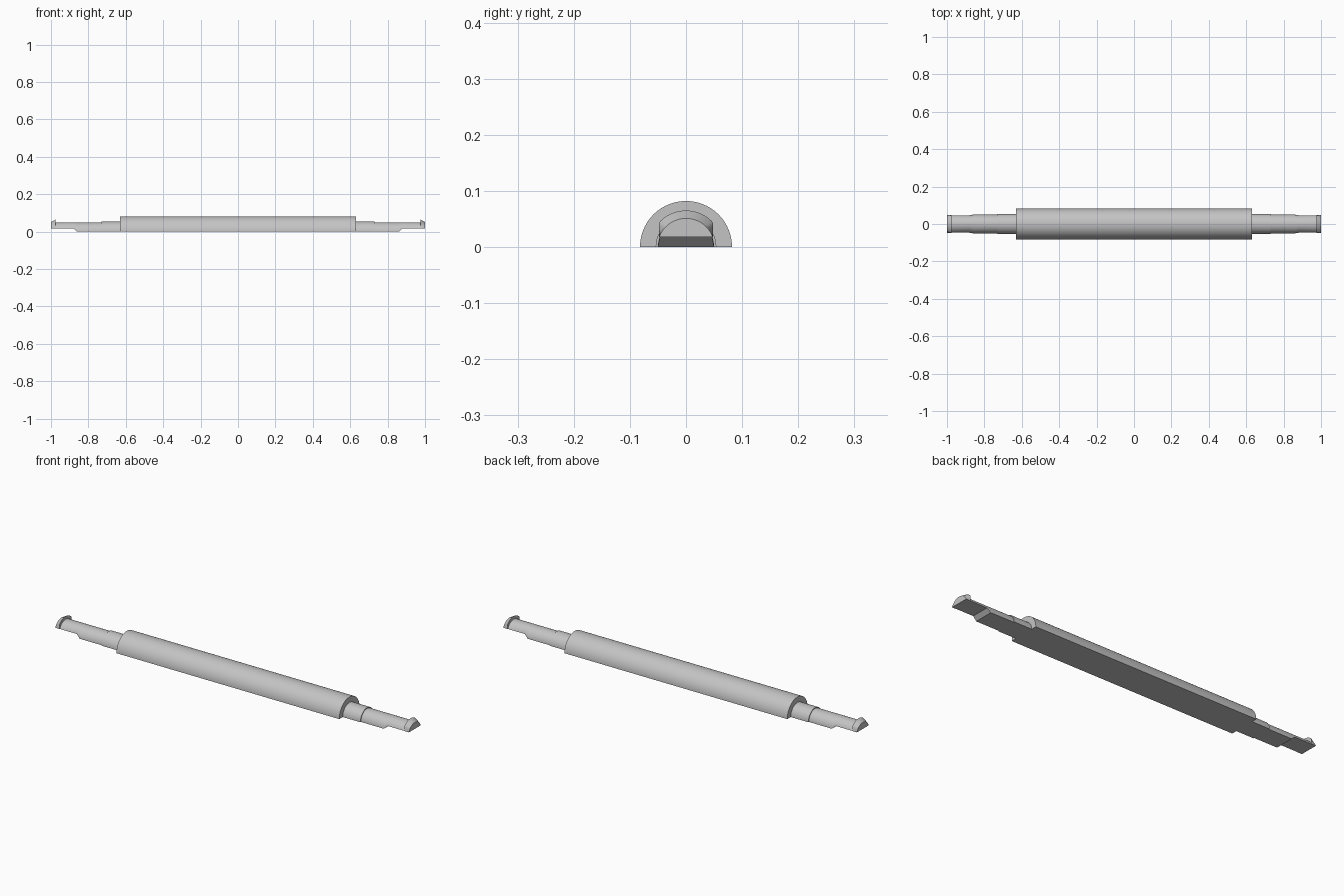
import bpy, bmesh, math

if "Cube" in bpy.data.objects:
    bpy.data.objects.remove(bpy.data.objects["Cube"])

grey = bpy.data.materials.new("light grey plastic")
grey.use_nodes = True
colour = (0.55, 0.55, 0.55, 1)
grey.diffuse_color = colour
grey.node_tree.nodes["Principled BSDF"].inputs["Base Color"].default_value = colour

SEGMENTS = 40


def half_round_loft(name, stations, side=1):
    """Loft half-round sections; each station is x, radius, floor height, half width limit."""
    bm = bmesh.new()
    rings = []
    for x, radius, floor, limit in stations:
        start = math.asin(floor / radius)
        ring = []
        for i in range(SEGMENTS + 1):
            a = start + (math.pi - 2 * start) * i / SEGMENTS
            y = max(-limit, min(limit, radius * math.cos(a)))
            ring.append(bm.verts.new((side * x, y, radius * math.sin(a))))
        rings.append(ring)
    for r0, r1 in zip(rings, rings[1:]):
        for i in range(SEGMENTS + 1):
            j = (i + 1) % (SEGMENTS + 1)
            bm.faces.new((r0[i], r0[j], r1[j], r1[i]))
    bm.faces.new(rings[0])
    bm.faces.new(rings[-1])
    bmesh.ops.recalc_face_normals(bm, faces=bm.faces)
    mesh = bpy.data.meshes.new(name)
    bm.to_mesh(mesh)
    bm.free()
    mesh.materials.append(grey)
    obj = bpy.data.objects.new(name, mesh)
    bpy.context.collection.objects.link(obj)
    bpy.ops.object.select_all(action="DESELECT")
    obj.select_set(True)
    bpy.context.view_layer.objects.active = obj
    bpy.ops.object.shade_smooth_by_angle(angle=math.radians(20))
    return obj


# Thick middle of the pin
half_round_loft("pin_body", [(-0.63, 0.082, 0, 1), (0.63, 0.082, 0, 1)])

# Stepped ends: neck, undercut tip and tapered snap lip
for side, label in ((1, "left"), (-1, "right")):
    half_round_loft(label + "_neck", [(0.62, 0.054, 0, 1), (0.73, 0.054, 0, 1)], side)
    half_round_loft(label + "_snap_tip", [
        (0.72, 0.05, 0, 1),
        (0.86, 0.05, 0, 1),
        (0.88, 0.05, 0.018, 1),
        (0.975, 0.05, 0.018, 1),
        (0.975, 0.065, 0.018, 0.048),
        (1.0, 0.051, 0.018, 0.048),
    ], side)
